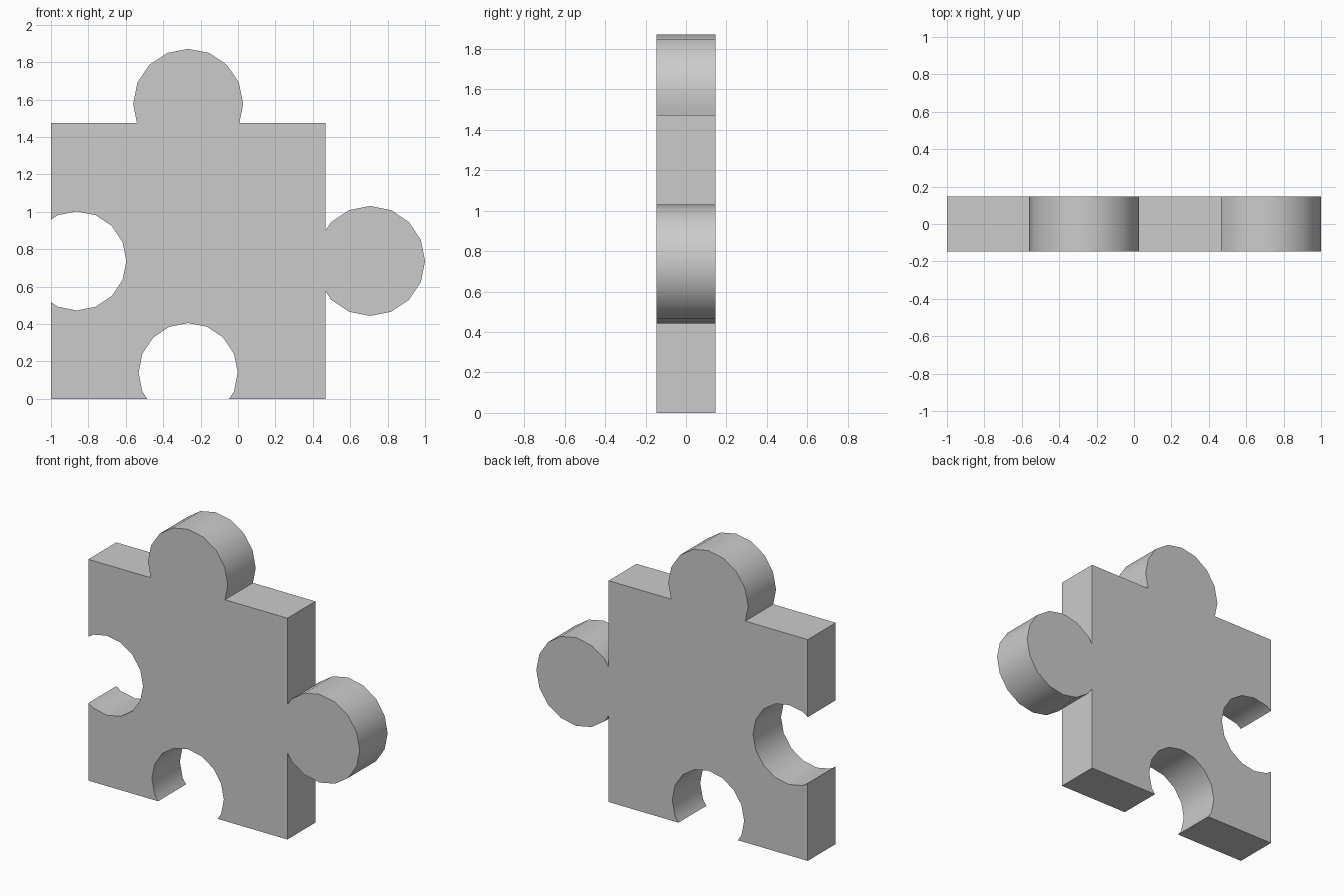
import bpy, bmesh, math
from mathutils import Vector

if "Cube" in bpy.data.objects:
    bpy.data.objects.remove(bpy.data.objects["Cube"])

LEFT, RIGHT, TOP, HALF_DEPTH = -1.0, 0.467, 1.474, 0.147
MID_X, MID_Z = (LEFT + RIGHT) / 2, TOP / 2
KNOB_R, HOLE_R = 0.294, 0.265


def arc(center, radius, first, last, axis, edge):
    """Part of a 16-sided circle, its two ends trimmed to a straight edge."""
    step = 1 if last > first else -1
    pts = [Vector((center[0] + radius * math.cos(k * math.pi / 8),
                   center[1] + radius * math.sin(k * math.pi / 8)))
           for k in range(first, last + step, step)]
    for end, inner in ((0, 1), (-1, -2)):
        a, b = pts[end], pts[inner]
        pts[end] = a.lerp(b, (edge - a[axis]) / (b[axis] - a[axis]))
    return pts


# Outline, counter-clockwise as seen from the front
outline = [Vector((LEFT, 0))]
outline += arc((MID_X, 0.14), HOLE_R, 10, -2, 1, 0)           # bottom socket
outline += [Vector((RIGHT, 0))]
outline += arc((0.706, MID_Z), KNOB_R, -7, 7, 0, RIGHT)       # right knob
outline += [Vector((RIGHT, TOP))]
outline += arc((MID_X, 1.577), KNOB_R, -1, 9, 1, TOP)         # top knob
outline += [Vector((LEFT, TOP))]
outline += arc((-0.862, MID_Z), HOLE_R, 6, -6, 0, LEFT)       # left socket

# Extrude the outline through the thickness
bm = bmesh.new()
front = bm.faces.new([bm.verts.new((p.x, -HALF_DEPTH, p.y)) for p in outline])
ext = bmesh.ops.extrude_face_region(bm, geom=[front], use_keep_orig=True)
verts = [g for g in ext["geom"] if isinstance(g, bmesh.types.BMVert)]
bmesh.ops.translate(bm, verts=verts, vec=(0, 2 * HALF_DEPTH, 0))
bmesh.ops.recalc_face_normals(bm, faces=bm.faces)

mesh = bpy.data.meshes.new("puzzle_piece")
bm.to_mesh(mesh)
bm.free()
piece = bpy.data.objects.new("puzzle_piece", mesh)
bpy.context.collection.objects.link(piece)

# Smooth round walls, sharp corners
bpy.context.view_layer.objects.active = piece
piece.select_set(True)
bpy.ops.object.shade_smooth_by_angle(angle=math.radians(30))
